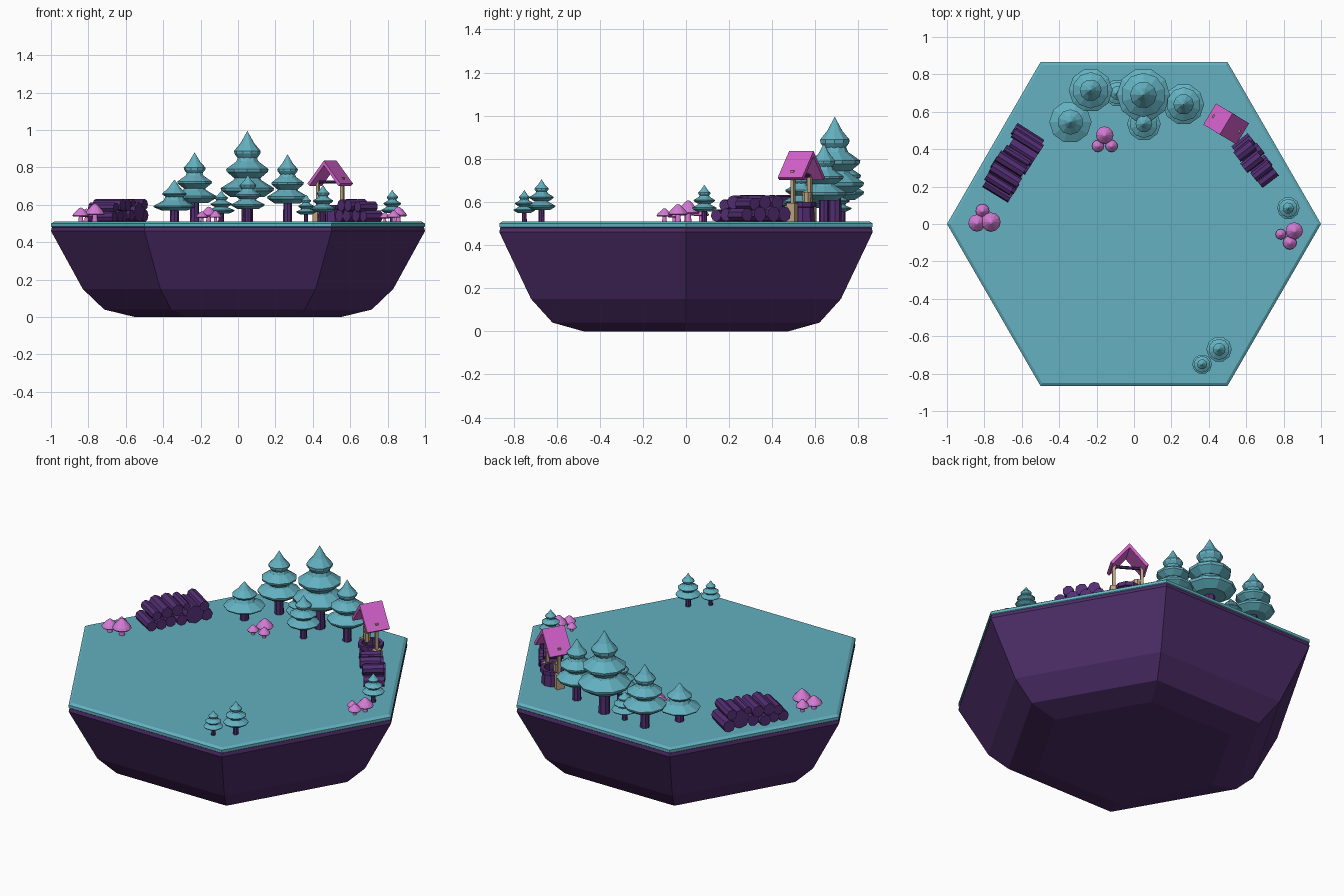
import bpy, bmesh, math, random
from mathutils import Matrix, Vector

if "Cube" in bpy.data.objects:
    bpy.data.objects.remove(bpy.data.objects["Cube"])

random.seed(4)
GROUND = 0.51


def material(name, rgb):
    m = bpy.data.materials.new(name)
    m.diffuse_color = (*rgb, 1)
    m.use_nodes = True
    m.node_tree.nodes["Principled BSDF"].inputs["Base Color"].default_value = m.diffuse_color
    return m


TEAL = material("teal grass", (0.125, 0.44, 0.53))
PURPLE = material("dark purple earth", (0.075, 0.026, 0.14))
WOOD = material("purple wood", (0.085, 0.027, 0.17))
PINK = material("magenta roof", (0.66, 0.12, 0.6))
LILAC = material("pink mushroom", (0.66, 0.2, 0.66))
TAN = material("tan timber", (0.52, 0.38, 0.22))


def finish(name, bm, mat):
    bmesh.ops.recalc_face_normals(bm, faces=bm.faces)
    me = bpy.data.meshes.new(name)
    bm.to_mesh(me)
    bm.free()
    me.materials.append(mat)
    ob = bpy.data.objects.new(name, me)
    bpy.context.collection.objects.link(ob)
    return ob


def lathe(bm, profile, sides, at=(0, 0, 0), turn=0.0):
    """Revolve (radius, height) points around a vertical axis."""
    rings = []
    for r, z in profile:
        if r == 0:
            rings.append([bm.verts.new((at[0], at[1], at[2] + z))])
        else:
            rings.append([bm.verts.new((at[0] + r * math.cos(turn + math.tau * i / sides),
                                        at[1] + r * math.sin(turn + math.tau * i / sides),
                                        at[2] + z)) for i in range(sides)])
    for a, b in zip(rings, rings[1:]):
        for i in range(sides):
            j = (i + 1) % sides
            if len(a) == 1:
                bm.faces.new((a[0], b[i], b[j]))
            elif len(b) == 1:
                bm.faces.new((a[i], a[j], b[0]))
            else:
                bm.faces.new((a[i], a[j], b[j], b[i]))


def box(bm, size, matrix):
    bmesh.ops.create_cube(bm, size=1, matrix=matrix @ Matrix.Diagonal((*size, 1)))


# hexagonal island: earth and grass slab
bm = bmesh.new()
lathe(bm, [(0, 0), (0.55, 0), (0.715, 0.04), (0.83, 0.15), (1, 0.46), (0.995, 0.48), (0, 0.48)], 6)
finish("island_earth", bm, PURPLE)
bm = bmesh.new()
lathe(bm, [(0, 0.475), (0.985, 0.475), (1, 0.484), (1, 0.5), (0.983, 0.51), (0, 0.51)], 6)
finish("grass_slab", bm, TEAL)


# layered fir trees: x, y, widest radius, height, tiers
def tree(n, x, y, r, h, tiers):
    at = (x, y, GROUND)
    bm = bmesh.new()
    lathe(bm, [(0, -0.005), (0.22 * r, -0.005), (0.2 * r, 0.36 * h), (0, 0.36 * h)], 8, at)
    finish(f"tree_trunk_{n}", bm, WOOD)
    if tiers == 3:   # widest height, tier top, radius factor
        spec = [(0.37, 0.60, 1.0), (0.58, 0.80, 0.83), (0.78, 1.0, 0.5)]
    else:
        spec = [(0.37, 0.72, 1.0), (0.67, 1.0, 0.6)]
    bm = bmesh.new()
    for k, (mid, top, f) in enumerate(spec):
        w, span = r * f, top - mid
        tip = 0 if k == tiers - 1 else 0.3 * w
        low = mid - 0.1
        lathe(bm, [(0, low * h), (0.62 * w, low * h), (0.97 * w, (mid - 0.03) * h), (w, mid * h),
                   (0.52 * w, (mid + span * 0.38) * h), (tip, top * h)]
              + ([(0, top * h)] if tip else []), 10, at, turn=0.3 * k)
    finish(f"tree_foliage_{n}", bm, TEAL)


for n, t in enumerate([
        (0.05, 0.69, 0.143, 0.485, 3), (-0.232, 0.715, 0.117, 0.37, 3),
        (-0.34, 0.545, 0.113, 0.225, 2), (0.265, 0.64, 0.11, 0.36, 3),
        (0.053, 0.535, 0.09, 0.25, 3), (-0.09, 0.70, 0.072, 0.165, 3),
        (0.825, 0.085, 0.06, 0.17, 3), (0.455, -0.67, 0.068, 0.195, 3),
        (0.364, -0.75, 0.053, 0.145, 3)]):
    tree(n + 1, *t)

# mushroom clusters: x, y, cap radius, total height
for n, (x, y, r, h) in enumerate([
        (-0.81, 0.07, 0.037, 0.07), (-0.84, 0.005, 0.046, 0.075), (-0.765, 0.01, 0.052, 0.097),
        (-0.157, 0.475, 0.047, 0.08), (-0.193, 0.417, 0.032, 0.055), (-0.12, 0.417, 0.033, 0.06),
        (0.857, -0.037, 0.046, 0.08), (0.785, -0.055, 0.028, 0.05), (0.833, -0.1, 0.037, 0.06)]):
    bm = bmesh.new()
    lathe(bm, [(0, -0.003), (0.3 * r, -0.003), (0.22 * r, 0.5 * h), (0.9 * r, 0.36 * h), (r, 0.43 * h),
               (0.85 * r, 0.58 * h), (0.45 * r, 0.82 * h), (0.18 * r, 0.97 * h), (0, h)],
          12, (x, y, GROUND))
    finish(f"mushroom_{n + 1}", bm, LILAC)


# log piles: logs lie across the pile, stacked along its length
def log_pile(name, x, y, angle, length, logs):
    bm = bmesh.new()
    base = Matrix.Translation((x, y, GROUND)) @ Matrix.Rotation(angle, 4, 'Z')
    for u, z, r in logs:
        m = (base @ Matrix.Translation((u, random.uniform(-0.012, 0.012), z))
             @ Matrix.Rotation(math.pi / 2, 4, 'X')
             @ Matrix.Rotation(random.uniform(0, 1), 4, 'Z'))
        bmesh.ops.create_cone(bm, cap_ends=True, segments=8, radius1=r, radius2=r * 0.95,
                              depth=length * random.uniform(0.86, 1.0), matrix=m)
    finish(name, bm, WOOD)


log_pile("log_pile_left", -0.645, 0.325, math.radians(58), 0.175, [
    (-0.165, 0.027, 0.03), (-0.11, 0.03, 0.032), (-0.05, 0.03, 0.033), (0.01, 0.032, 0.033),
    (0.085, 0.052, 0.055), (0.16, 0.033, 0.035),
    (-0.13, 0.075, 0.028), (-0.075, 0.088, 0.034), (-0.01, 0.088, 0.034), (0.045, 0.1, 0.022),
    (0.14, 0.092, 0.03)])
log_pile("log_pile_right", 0.643, 0.335, math.radians(-52), 0.125, [
    (-0.105, 0.033, 0.036), (-0.035, 0.033, 0.036), (0.04, 0.033, 0.036), (0.11, 0.03, 0.032),
    (-0.075, 0.087, 0.034), (-0.005, 0.087, 0.034), (0.065, 0.08, 0.03)])

# wishing well: local x runs from post to post, local y along the ridge
well = Matrix.Translation((0.493, 0.535, GROUND)) @ Matrix.Rotation(math.radians(-31), 4, 'Z')
bm = bmesh.new()
lathe(bm, [(0, 0), (0.064, 0), (0.06, 0.065), (0.07, 0.067), (0.07, 0.09), (0.05, 0.09),
           (0.05, 0.05), (0, 0.05)], 10)
bm.transform(well)
finish("well_wall", bm, WOOD)

bm = bmesh.new()
for s in (-1, 1):
    box(bm, (0.016, 0.018, 0.24), well @ Matrix.Translation((s * 0.076, 0, 0.115)))
    box(bm, (0.03, 0.045, 0.085), well @ Matrix.Translation((s * 0.082, 0, 0.0415)))
finish("well_posts", bm, TAN)

bm = bmesh.new()
bmesh.ops.create_cone(bm, cap_ends=True, segments=8, radius1=0.009, radius2=0.009, depth=0.17,
                      matrix=well @ Matrix.Translation((0, 0, 0.212)) @ Matrix.Rotation(math.pi / 2, 4, 'Y'))
finish("well_crossbar", bm, WOOD)

bm = bmesh.new()
lathe(bm, [(0, 0.075), (0.018, 0.075), (0.023, 0.135), (0.018, 0.135), (0.016, 0.1), (0, 0.1)],
      8, (-0.05, 0, 0))
bm.transform(well)
finish("well_bucket", bm, TAN)

# gabled well roof from an extruded chevron
bm = bmesh.new()
chevron = [(-0.103, 0.203), (0, 0.326), (0.103, 0.203), (0.09, 0.192), (0, 0.3), (-0.09, 0.192)]
a, b = [[bm.verts.new(well @ Vector((x, s * 0.066, z))) for x, z in chevron] for s in (-1, 1)]
for i in range(6):
    j = (i + 1) % 6
    bm.faces.new((a[i], a[j], b[j], b[i]))
for ring in (a, b):
    for quad in ((0, 1, 4, 5), (1, 2, 3, 4)):
        bm.faces.new([ring[k] for k in quad])
finish("well_roof", bm, PINK)
